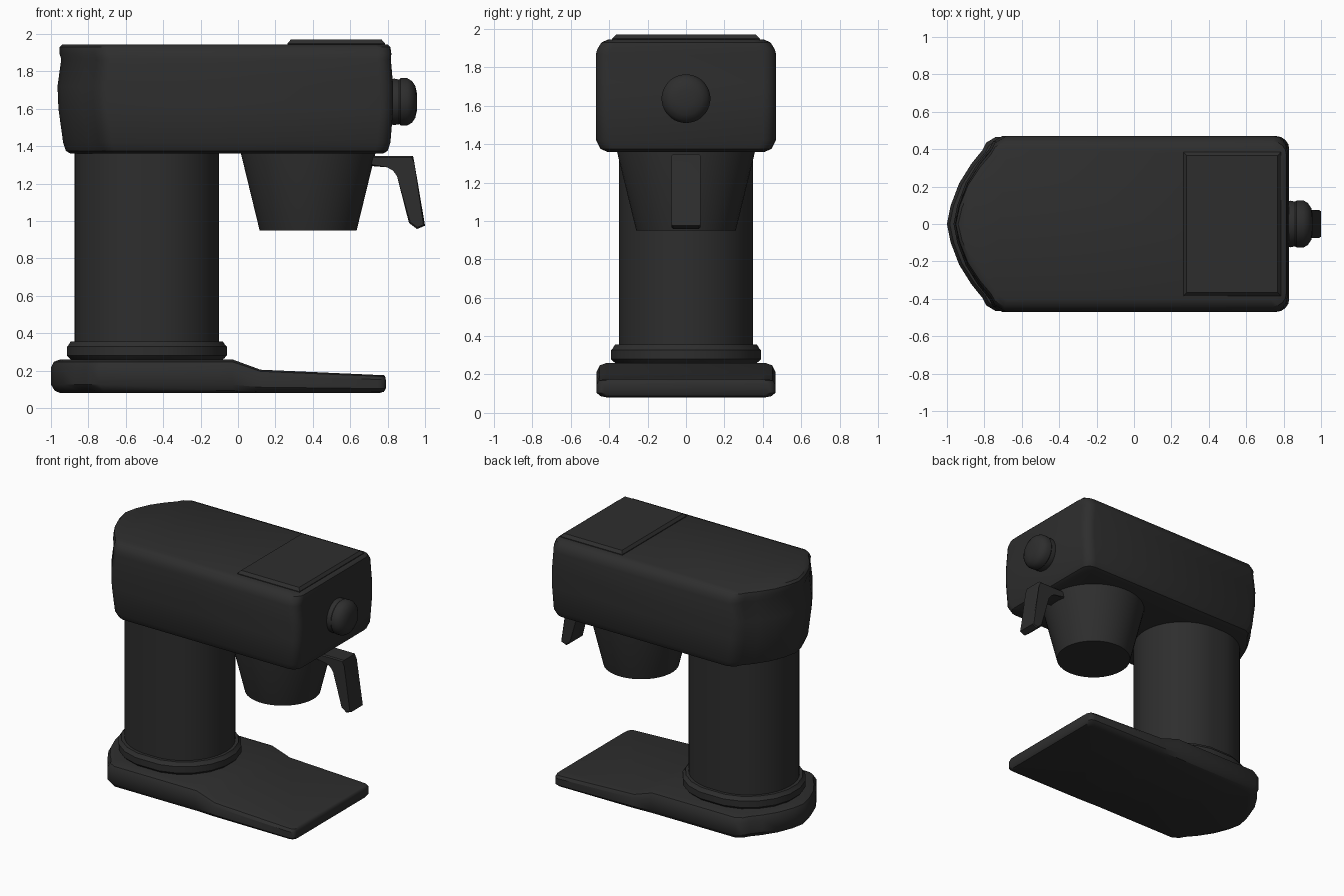
import bpy, bmesh, math
from mathutils import Matrix

if "Cube" in bpy.data.objects:
    bpy.data.objects.remove(bpy.data.objects["Cube"])

mat = bpy.data.materials.new("charcoal_black")
mat.diffuse_color = (0.027, 0.027, 0.027, 1)
mat.use_nodes = True
mat.node_tree.nodes["Principled BSDF"].inputs["Base Color"].default_value = mat.diffuse_color


def finish(name, bm, angle=35):
    bmesh.ops.recalc_face_normals(bm, faces=bm.faces)
    me = bpy.data.meshes.new(name)
    bm.to_mesh(me)
    bm.free()
    me.materials.append(mat)
    ob = bpy.data.objects.new(name, me)
    bpy.context.collection.objects.link(ob)
    bpy.ops.object.select_all(action='DESELECT')
    ob.select_set(True)
    bpy.context.view_layer.objects.active = ob
    bpy.ops.object.shade_smooth_by_angle(angle=math.radians(angle))
    return ob


def loft(rings):
    """Skin a list of closed rings of equal length and cap both ends."""
    bm = bmesh.new()
    vs = [[bm.verts.new(p) for p in r] for r in rings]
    n = len(vs[0])
    for a, b in zip(vs, vs[1:]):
        for i in range(n):
            j = (i + 1) % n
            bm.faces.new((a[i], a[j], b[j], b[i]))
    bm.faces.new(vs[0][::-1])
    bm.faces.new(vs[-1])
    return bm


def body_outline(z, xb, xf, hw, c):
    """Plan with a bowed back and rounded front corners."""
    k = hw / 0.47
    half = [(xb + dx, y * k) for dx, y in
            [(0.02, .10), (.065, .22), (.13, .325), (.19, .40), (.21, .44), (.26, .47)]]
    for i in range(5):
        a = math.pi / 2 * (1 - i / 4)
        half.append((xf - c + c * math.cos(a), hw - c + c * math.sin(a)))
    pts = [(xb, 0)] + half + [(x, -y) for x, y in reversed(half)]
    return [(x, y, z) for x, y in pts]


def stadium(z, r, seg, cx=-0.4875, stretch=0.0375):
    """Circle slightly stretched along x."""
    out = []
    for i in range(seg):
        a = 2 * math.pi * (i + 0.5) / seg
        s = stretch if math.cos(a) > 0 else -stretch
        out.append((cx + s + r * math.cos(a), r * math.sin(a), z))
    return out


# Head: long housing with a lip near the top
finish("head_housing", loft([body_outline(*s, 0.07) for s in [
    (1.36, -.895, .775, .41), (1.375, -.92, .80, .445), (1.42, -.935, .815, .468),
    (1.60, -.96, .83, .47), (1.72, -.965, .83, .47), (1.865, -.945, .817, .47),
    (1.895, -.955, .82, .462), (1.93, -.953, .815, .44), (1.945, -.94, .80, .405)]]))

# Base: rounded slab whose front part drops to a thin tray
bm = loft([body_outline(*s, 0.04) for s in [
    (.08, -.95, .755, .41), (.093, -.98, .78, .445), (.125, -1.0, .79, .465),
    (.215, -1.0, .79, .465), (.247, -.985, .787, .45), (.26, -.95, .78, .415)]])
for cut in (-0.03, 0.12):
    bmesh.ops.bisect_plane(bm, geom=bm.verts[:] + bm.edges[:] + bm.faces[:],
                           plane_co=(cut, 0, 0), plane_no=(1, 0, 0))
for v in bm.verts:
    x = v.co.x
    if x > -0.03:
        top = .26 - .055 * (x + .03) / .15 if x < .12 else .205 - .03 * (x - .12) / .67
        v.co.z = .08 + (v.co.z - .08) * (top - .08) / .18
finish("base_tray", bm)

# Column and its collar
finish("column", loft([stadium(z, 0.35, 64) for z in (.25, 1.40)]))
finish("column_collar", loft([stadium(z, r, 20) for z, r in [
    (.25, .36), (.265, .38), (.28, .395), (.328, .395), (.338, .385), (.355, .375)]]), 25)

# Filter basket
finish("filter_basket", loft([stadium(z, r, 48, 0.375, 0) for z, r in
                              [(.95, .26), (1.36, .36), (1.38, .36)]]))

# Basket handle: bent profile extruded across y
prof = [(.70, 1.348), (.936, 1.348), (.936, 1.305), (1.0, .975), (.957, .957),
        (.914, .99), (.85, 1.24), (.835, 1.275), (.80, 1.295), (.70, 1.295)]
bm = loft([[(x, y, z) for x, z in prof] for y in (-.075, .075)])
bmesh.ops.bevel(bm, geom=[e for e in bm.edges if abs(e.verts[0].co.y - e.verts[1].co.y) < .01],
                offset=.008, segments=1, affect='EDGES')
finish("basket_handle", bm)

# Front dial: turned profile around the x axis
bm = loft([stadium(x, r, 32, 0, 0) for x, r in [
    (.80, .118), (.835, .125), (.862, .12), (.87, .127), (.905, .127),
    (.93, .112), (.948, .085), (.957, .045)]])
bm.transform(Matrix.Translation((0, 0, 1.637)) @ Matrix.Rotation(math.pi / 2, 4, 'Y'))
finish("front_dial", bm)

# Hopper lid on top
finish("hopper_lid", loft([[(.525 + sx * hx, sy * hy, z) for sx, sy in
                            ((-1, -1), (1, -1), (1, 1), (-1, 1))]
                           for z, hx, hy in [(1.93, .26, .385), (1.95, .26, .385),
                                             (1.97, .243, .365)]]), 20)
